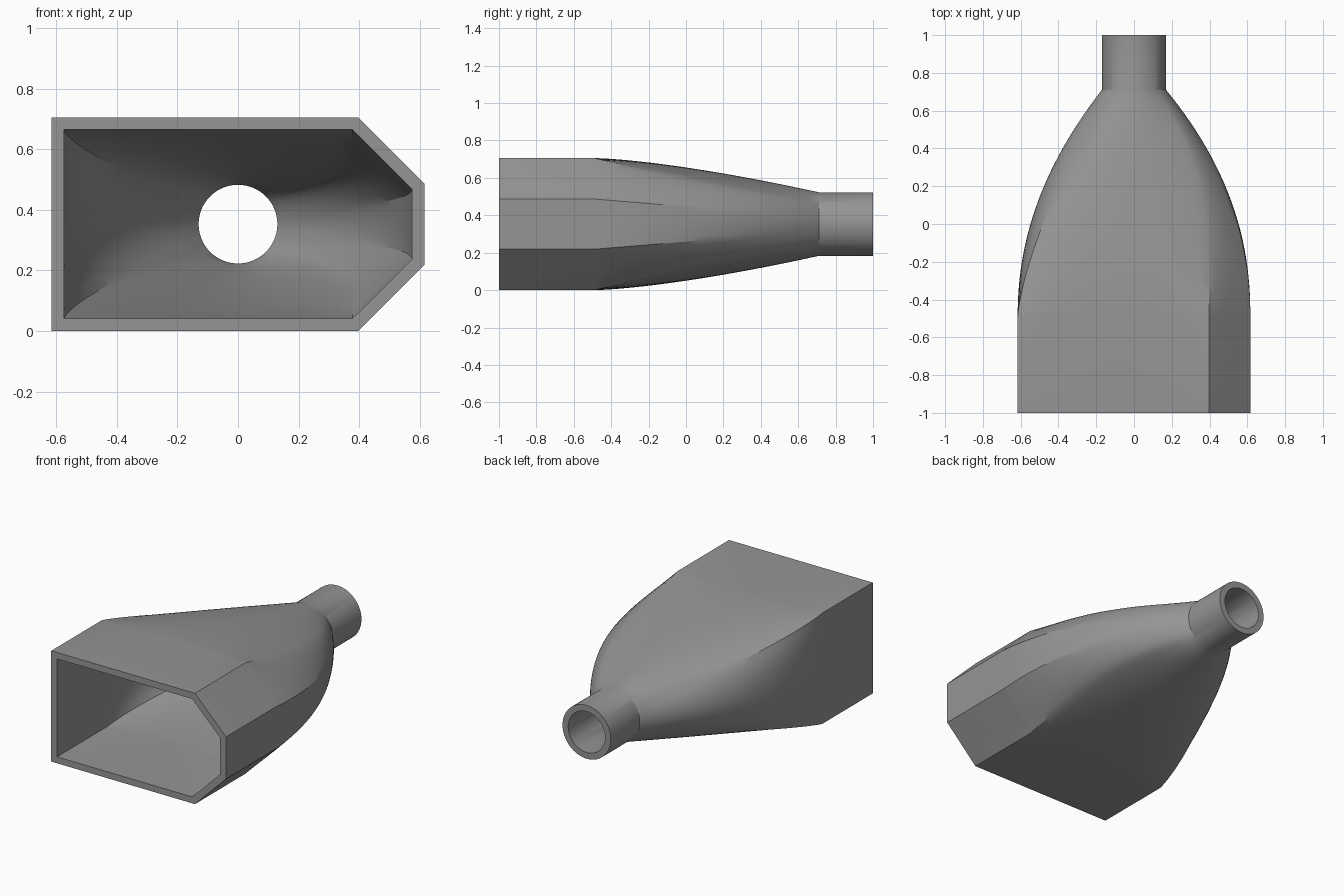
import bpy, bmesh, math

if "Cube" in bpy.data.objects:
    bpy.data.objects.remove(bpy.data.objects["Cube"])

grey = bpy.data.materials.new("mid grey")
grey.diffuse_color = (0.3, 0.3, 0.3, 1)
grey.use_nodes = True
grey.node_tree.nodes["Principled BSDF"].inputs["Base Color"].default_value = grey.diffuse_color

CZ = 0.353                 # height of the axis
Y0, Y1 = -0.49, 0.71       # start and end of the tapering part
STEPS = 28


def section(left, mid, right, high, low, radius):
    """Closed loop of (edge point, circle point, x power, z power)."""
    # corners: x, z, then how quickly each eases towards the circle
    corners = [(right, -low, 2.1, 1.0), (right, low, 2.1, 1.0),
               (mid, high, 2.9, 0.95), (-left, high, 1.4, 1.0),
               (-left, -high, 1.4, 1.0), (mid, -high, 2.9, 0.95)]
    # per edge: segments, bulge in x, bulge in z
    edges = [(8, 0.1, 0.0), (8, 0.0, 0.2), (22, 0.0, 0.47),
             (14, 0.7, 0.0), (22, 0.0, 0.47), (8, 0.0, 0.2)]
    loop = []
    for i, (n, bx, bz) in enumerate(edges):
        a, b = corners[i], corners[(i + 1) % 6]
        a0 = math.atan2(a[1], a[0])
        turn = (math.atan2(b[1], b[0]) - a0) % math.tau
        for k in range(n):
            u = k / n
            x, z, px, pz = (p + (q - p) * u for p, q in zip(a, b))
            hump = 4 * u * (1 - u)
            ang = a0 + turn * u
            loop.append((x, z, radius * math.cos(ang), radius * math.sin(ang),
                         px + bx * hump, pz + bz * hump))
    return loop


def skin(bm, loop):
    """Straight mouth, taper and round spout as one stack of rings."""
    stations = [(-1.0, 0.0)]
    stations += [(Y0 + (Y1 - Y0) * i / STEPS, i / STEPS) for i in range(STEPS + 1)]
    stations.append((1.0, 1.0))
    rings = []
    for y, t in stations:
        rings.append([bm.verts.new((x + (cx - x) * t ** px, y,
                                    CZ + z + (cz - z) * t ** pz))
                      for x, z, cx, cz, px, pz in loop])
    for r, s in zip(rings, rings[1:]):
        bridge(bm, r, s)
    return rings[0], rings[-1]


def bridge(bm, r, s):
    n = len(r)
    for i in range(n):
        j = (i + 1) % n
        bm.faces.new((r[i], r[j], s[j], s[i]))


bm = bmesh.new()
# outer wall and inner wall
outer = skin(bm, section(0.616, 0.397, 0.616, 0.353, 0.134, 0.17))
inner = skin(bm, section(0.575, 0.378, 0.575, 0.312, 0.116, 0.13))
# rims at the mouth and the spout
bridge(bm, outer[0], inner[0])
bridge(bm, outer[1], inner[1])
bmesh.ops.recalc_face_normals(bm, faces=bm.faces)

mesh = bpy.data.meshes.new("nozzle_adapter")
bm.to_mesh(mesh)
bm.free()
mesh.materials.append(grey)
nozzle = bpy.data.objects.new("nozzle_adapter", mesh)
bpy.context.collection.objects.link(nozzle)

# smooth taper with crisp corners
bpy.context.view_layer.objects.active = nozzle
nozzle.select_set(True)
bpy.ops.object.shade_smooth_by_angle(angle=math.radians(25))
